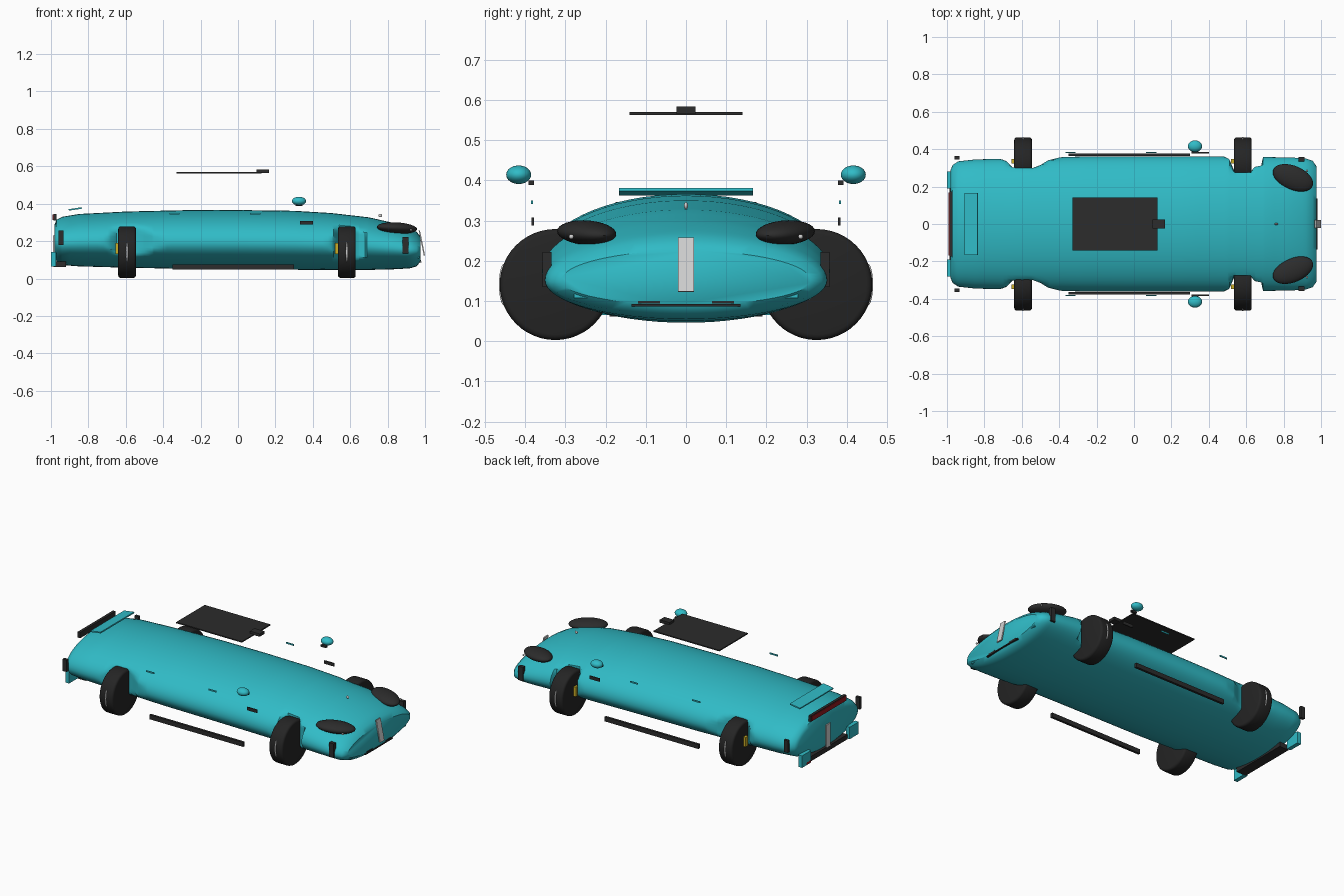
import bpy, bmesh, math
from mathutils import Matrix, Vector

if "Cube" in bpy.data.objects:
    bpy.data.objects.remove(bpy.data.objects["Cube"])


def material(name, r, g, b):
    m = bpy.data.materials.new(name)
    m.use_nodes = True
    m.diffuse_color = (r, g, b, 1)
    m.node_tree.nodes["Principled BSDF"].inputs["Base Color"].default_value = (r, g, b, 1)
    return m


teal = material("teal paint", .03, .5, .57)
dark = material("dark trim", .025, .025, .025)
rubber = material("tyre rubber", .018, .018, .018)
silver = material("silver", .65, .65, .65)
red = material("tail light red", .3, .01, .015)
yellow = material("caliper yellow", .6, .42, .02)


def finish(name, bm, mat, smooth=False):
    bmesh.ops.recalc_face_normals(bm, faces=bm.faces)
    mesh = bpy.data.meshes.new(name)
    bm.to_mesh(mesh)
    bm.free()
    mesh.materials.append(mat)
    ob = bpy.data.objects.new(name, mesh)
    bpy.context.collection.objects.link(ob)
    if smooth:
        bpy.ops.object.select_all(action="DESELECT")
        ob.select_set(True)
        bpy.context.view_layer.objects.active = ob
        bpy.ops.object.shade_smooth_by_angle(angle=math.radians(40))
    return ob


def place(loc, size, rot=(0, 0, 0)):
    turn = Matrix.Rotation(rot[2], 4, "Z") @ Matrix.Rotation(rot[1], 4, "Y")
    return Matrix.Translation(loc) @ turn @ Matrix.Diagonal((*size, 1))


def box(name, mat, loc, size, tilt=0):
    bm = bmesh.new()
    bmesh.ops.create_cube(bm, size=1, matrix=place(loc, size, (0, tilt, 0)))
    return finish(name, bm, mat)


def ball(name, mat, loc, radii, turn=0, tilt=0):
    bm = bmesh.new()
    bmesh.ops.create_uvsphere(bm, u_segments=32, v_segments=16, radius=1,
                              matrix=place(loc, radii, (0, tilt, turn)))
    return finish(name, bm, mat, True)


def sample(rows, x):
    # straight interpolation along rows that start with x
    for a, b in zip(rows, rows[1:]):
        if x <= b[0]:
            t = (x - a[0]) / (b[0] - a[0])
            return [p + (q - p) * t for p, q in zip(a[1:], b[1:])]
    return rows[-1][1:]


# body: elliptical sections lofted along x, flattened at the wheel arches
hull = [  # x, half width, top, bottom
    (-.98, .29, .29, .12), (-.97, .315, .315, .09), (-.94, .335, .33, .072),
    (-.85, .345, .345, .065), (-.6, .352, .358, .058), (-.3, .36, .365, .052),
    (0, .362, .366, .05), (.3, .362, .362, .047), (.5, .361, .35, .046),
    (.7, .358, .327, .046), (.85, .355, .293, .05), (.92, .35, .268, .055),
    (.955, .338, .25, .065), (.975, .31, .225, .09)]
arches = [  # x, widest allowed y
    (-1, .4), (-.72, .352), (-.68, .335), (-.65, .303), (-.54, .3), (-.5, .315),
    (-.46, .34), (-.38, .36), (.48, .365), (.51, .345), (.54, .275), (.62, .275),
    (.645, .305), (.68, .312), (.69, .36), (1, .4)]
stations = sorted({r[0] for r in hull} | {r[0] for r in arches if abs(r[0]) < .97}
                  | {i / 20 for i in range(-19, 19)})
bm = bmesh.new()
rings = []
for x in stations:
    half, top, low = sample(hull, x)
    limit = sample(arches, x)[0]
    mid = low + (top - low) * .45
    ring = []
    for k in range(64):
        a = math.tau * k / 64
        y, s = half * math.cos(a), math.sin(a)
        z = mid + s * (top - mid if s > 0 else mid - low)
        ring.append(bm.verts.new((x, max(-limit, min(limit, y)), z)))
    rings.append(ring)
for a, b in zip(rings, rings[1:]):
    for k in range(64):
        n = (k + 1) % 64
        bm.faces.new((a[k], a[n], b[n], b[k]))
bm.faces.new(rings[0])
bm.faces.new(rings[-1])
finish("body", bm, teal, True)

# wheels: discs whose axles run along the length of the body
for side, s in (("left", 1), ("right", -1)):
    for end, wx in (("rear", -.593), ("front", .582)):
        bm = bmesh.new()
        bmesh.ops.create_cone(bm, cap_ends=True, segments=48, radius1=.138, radius2=.138, depth=.095,
                              matrix=Matrix.Translation((wx, s * .325, .141))
                              @ Matrix.Rotation(math.pi / 2, 4, "Y"))
        rims = [e for e in bm.edges if any(len(f.verts) > 4 for f in e.link_faces)]
        bmesh.ops.bevel(bm, geom=rims, offset=.014, segments=3, affect="EDGES", profile=.5)
        finish(f"{end}_{side}_tyre", bm, rubber, True)
        ball(f"{end}_{side}_rim", silver, (wx, s * .452, .141), (.008, .013, .052))
        box(f"{end}_{side}_caliper", yellow, (wx - .055, s * .335, .16), (.016, .025, .06))

# paired parts on both sides
for side, s in (("left", 1), ("right", -1)):
    ball(f"{side}_headlight", dark, (.85, s * .247, .27), (.114, .064, .03), s * -.4, .06)
    ball(f"{side}_headlight_bulb", silver, (.925, s * .285, .26), (.006, .006, .006))
    ball(f"{side}_mirror", teal, (.326, s * .416, .414), (.038, .031, .023))
    box(f"{side}_mirror_stem", dark, (.326, s * .385, .394), (.036, .014, .012))
    box(f"{side}_vent", dark, (.366, s * .381, .298), (.07, .006, .02))
    for i, hx in enumerate((-.34, .092)):
        box(f"{side}_door_handle_{i}", teal, (hx, s * .383, .346), (.054, .005, .009))
    box(f"{side}_skirt", dark, (-.025, s * .37, .061), (.65, .015, .028))
    box(f"{side}_front_corner_trim", dark, (.896, s * .346, .178), (.032, .022, .087))
    box(f"{side}_rear_corner_trim", dark, (-.946, s * .355, .218), (.028, .018, .075))
    box(f"{side}_rear_fin", teal, (-.987, s * .235, .103), (.026, .09, .075))
    box(f"{side}_rear_fin_light", red, (-.997, s * .235, .075), (.006, .088, .014))
    box(f"{side}_nose_winglet", teal, (.955, s * .243, .113), (.03, .07, .01))
    box(f"{side}_nose_intake", dark, (.968, s * .092, .097), (.02, .055, .006))

# floating roof panel
box("roof_panel", dark, (-.102, 0, .566), (.455, .282, .007))
box("roof_scoop", dark, (.132, 0, .574), (.068, .046, .018))

# tail
box("rear_spoiler", teal, (-.87, 0, .372), (.071, .332, .008), -.15)
box("tail_bar", dark, (-.979, 0, .328), (.017, .35, .036))
box("tail_light_strip", red, (-.989, 0, .328), (.004, .335, .028))
box("diffuser", dark, (-.953, 0, .077), (.066, .38, .03))
box("rear_plate", silver, (-.984, 0, .16), (.008, .04, .14))

# nose
box("front_plate", silver, (.983, 0, .19), (.007, .041, .136), -.2)
box("front_splitter", dark, (.965, 0, .089), (.03, .27, .006))
ball("hood_badge", silver, (.76, 0, .337), (.01, .005, .009))
